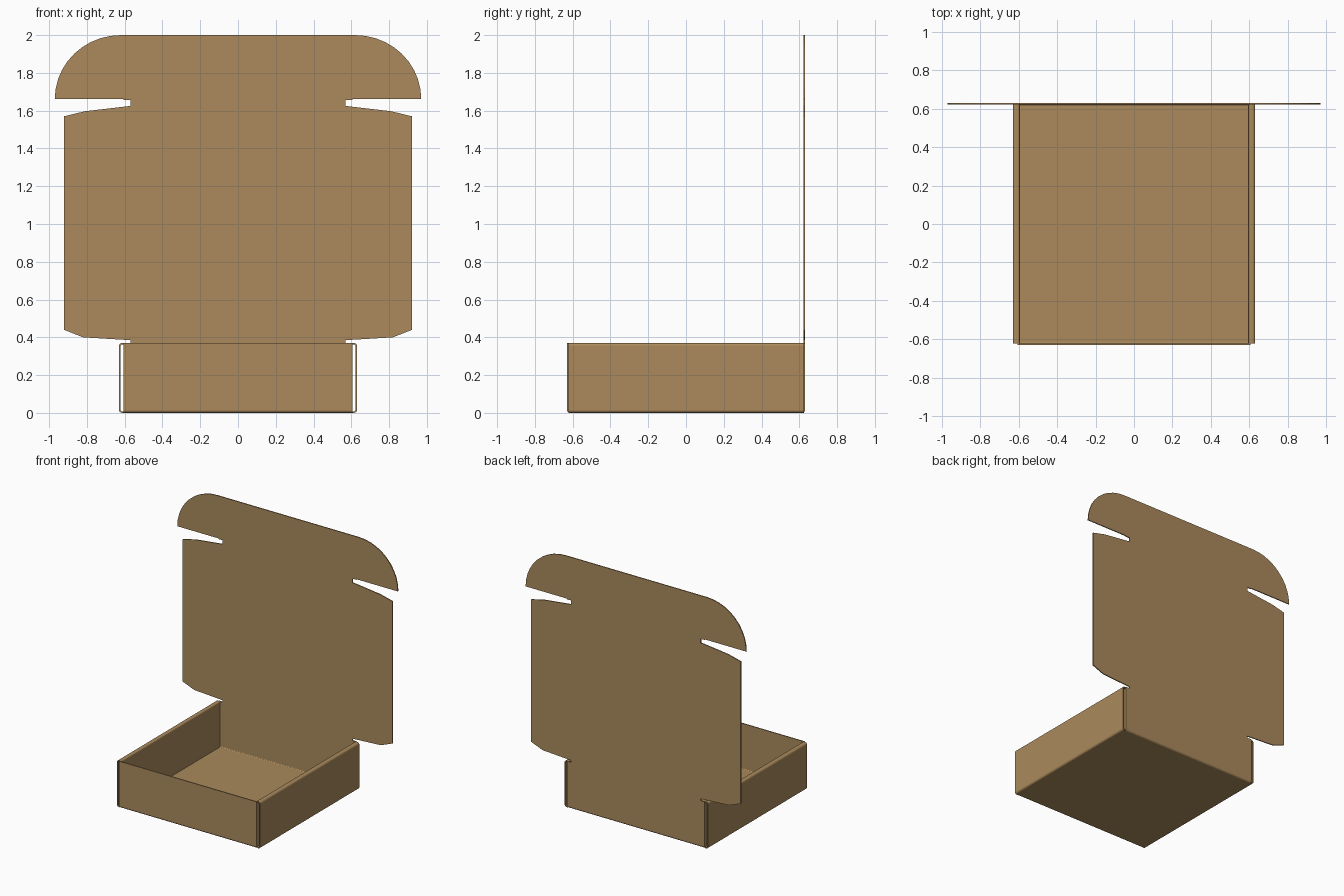
import bpy, bmesh, math
from mathutils import Vector

if "Cube" in bpy.data.objects:
    bpy.data.objects.remove(bpy.data.objects["Cube"])

T = 0.008                      # board thickness
H = 0.37                       # tray height
W = 0.63                       # half width and half depth

card = bpy.data.materials.new("brown cardboard")
card.diffuse_color = (0.405, 0.254, 0.107, 1)
card.use_nodes = True
card.node_tree.nodes["Principled BSDF"].inputs["Base Color"].default_value = card.diffuse_color


def prism(name, outline, direction):
    """Extrude a closed outline of 3D points into a solid."""
    bm = bmesh.new()
    face = bm.faces.new([bm.verts.new(p) for p in outline])
    ext = bmesh.ops.extrude_face_region(bm, geom=[face])
    moved = [g for g in ext["geom"] if isinstance(g, bmesh.types.BMVert)]
    bmesh.ops.translate(bm, verts=moved, vec=direction)
    bmesh.ops.recalc_face_normals(bm, faces=bm.faces)
    me = bpy.data.meshes.new(name)
    bm.to_mesh(me)
    bm.free()
    me.materials.append(card)
    ob = bpy.data.objects.new(name, me)
    bpy.context.collection.objects.link(ob)
    return ob


def arc(cx, cz, rx, rz, a0, a1, n):
    angles = [math.radians(a0 + (a1 - a0) * i / n) for i in range(n + 1)]
    return [(cx + rx * math.cos(a), cz + rz * math.sin(a)) for a in angles]


def ribbon(path):
    """Thicken a 2D centreline into a closed board section."""
    pts = [Vector(p) for p in path]
    left, right = [], []
    for i, p in enumerate(pts):
        a = (p - pts[max(i - 1, 0)])
        b = (pts[min(i + 1, len(pts) - 1)] - p)
        d = (a.normalized() + b.normalized()).normalized()
        n = Vector((-d.y, d.x)) * T / 2
        left.append(p + n)
        right.append(p - n)
    return left + right[::-1]


h = T / 2
o = W - h                      # centreline of outer boards
r = 0.012                      # fold radius

# Floor with outer bottom folds to the front wall and back wall
fold = arc(o - r, h + r, r, r, -90, 0, 4)
front_back = [(-y, z) for y, z in [(o, H)] + fold[::-1]] + fold + [(o, H)]
sec = ribbon(front_back)
prism("floor_front_and_back_walls", [(-0.605, y, z) for y, z in sec], (1.21, 0, 0))

# Double side walls: outer board, rolled top, inner board and floor edge
for side, label in ((1, "right"), (-1, "left")):
    path = [(0.605, h)] + fold + arc(o - r, H - h - r, r, r, 0, 90, 4)
    path += arc(0.597 + r / 2, H - h - r / 2, r / 2, r / 2, 90, 180, 4)
    path += [(0.597, T)]
    prism(label + "_side_wall", [(side * x, -0.621, z) for x, z in ribbon(path)],
          (0, 1.245, 0))

# Raised lid with side flaps and rounded tuck flap, one flat board
half = [(0.605, H - 0.002), (0.57, H), (0.57, 0.385), (0.82, 0.40), (0.922, 0.44),
        (0.922, 1.57), (0.81, 1.597), (0.57, 1.625), (0.57, 1.657),
        (0.605, 1.657), (0.605, 1.662), (0.97, 1.662)]
half[0] = (0.57, H - 0.006)
del half[1]
half += arc(0.62, 1.662, 0.35, 0.338, 0, 90, 10)[1:]
outline = half + [(-x, z) for x, z in reversed(half)]
prism("lid_with_tuck_flap", [(x, W - T, z) for x, z in outline], (0, T, 0))
